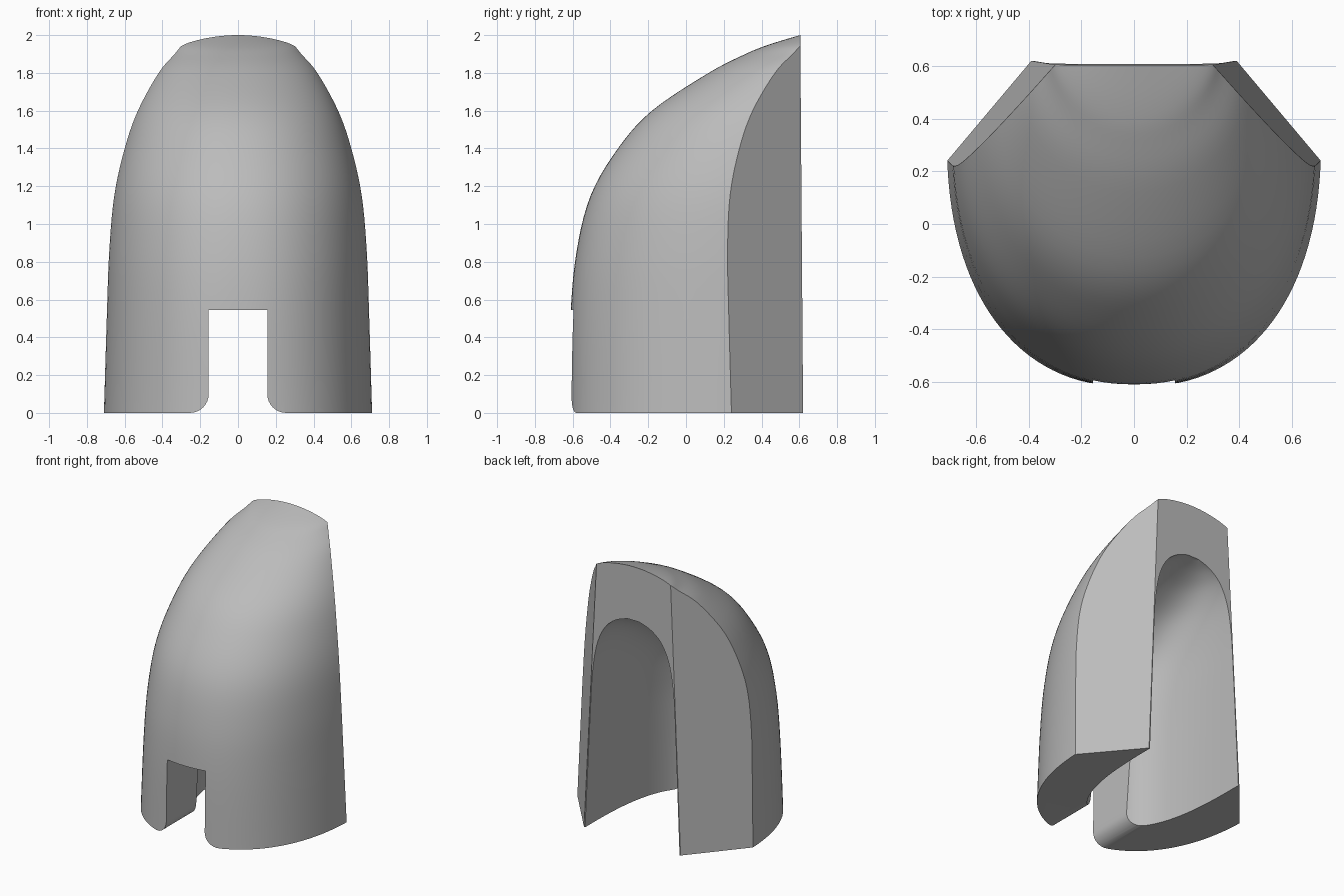
import bpy, bmesh, math
from mathutils import Vector

if "Cube" in bpy.data.objects:
    bpy.data.objects.remove(bpy.data.objects["Cube"])

CHAMFER = Vector((0.765, 0.644, 0.0407))
OFFSET = 0.698


def smooth_rows(rows, steps):
    """Catmull-Rom curve through rows of numbers."""
    out = []
    for i in range(len(rows) - 1):
        p0, p1 = rows[max(i - 1, 0)], rows[i]
        p2, p3 = rows[i + 1], rows[min(i + 2, len(rows) - 1)]
        for s in range(steps):
            t = s / steps
            out.append([b + 0.5 * t * (c - a + t * (2 * a - 5 * b + 4 * c - d
                        + t * (3 * (b - c) + d - a)))
                        for a, b, c, d in zip(p0, p1, p2, p3)])
    return out + [list(rows[-1])]


def loft(sections, count):
    """Skin stacked superellipses: z, half width, half depth, centre y, power."""
    bm = bmesh.new()
    rings = []
    for z, a, b, yc, n in sections:
        ring = []
        for k in range(count):
            t = math.tau * k / count
            c, s = math.cos(t), math.sin(t)
            x = math.copysign(abs(c) ** (2 / n), c) * a
            y = math.copysign(abs(s) ** (2 / n), s) * b
            ring.append(bm.verts.new((x, yc + y, z)))
        rings.append(ring)
    for lo, hi in zip(rings, rings[1:]):
        for k in range(count):
            j = (k + 1) % count
            bm.faces.new((lo[k], lo[j], hi[j], hi[k]))
    bm.faces.new(rings[0][::-1])
    bm.faces.new(rings[-1])
    return bm


def to_object(name, bm):
    bmesh.ops.recalc_face_normals(bm, faces=bm.faces)
    mesh = bpy.data.meshes.new(name)
    bm.to_mesh(mesh)
    bm.free()
    obj = bpy.data.objects.new(name, mesh)
    bpy.context.collection.objects.link(obj)
    return obj


# Domed body: height, front edge, half width where the chamfer meets it
dome = [(0, -.62, .71), (.5, -.612, .695), (.85, -.58, .682), (1.15, -.505, .655),
        (1.4, -.36, .60), (1.6, -.18, .53), (1.8, .12, .42), (1.9, .315, .335),
        (1.95, .44, .29), (2, .605, .2), (2.03, .72, .14)]
sections = []
for z, front, xs in smooth_rows(dome, 5):
    ys = (OFFSET - CHAMFER.z * z - CHAMFER.x * xs) / CHAMFER.y
    yc = ys + 0.1
    depth = yc - front
    n = 2.3 - 0.15 * z
    width = xs / (1 - (0.1 / depth) ** n) ** (1 / n)
    sections.append((z, width, depth, yc, n))
bm = loft(sections, 128)

# Slice off the back and the two rear corners
base = CHAMFER * (OFFSET / (CHAMFER.x ** 2 + CHAMFER.y ** 2))
base.z = 0
mirror = Vector((-1, 1, 1))
for point, normal in ((Vector((0, .62, 0)), Vector((0, 1, .0075))),
                      (base, CHAMFER), (base * mirror, CHAMFER * mirror)):
    bmesh.ops.bisect_plane(bm, geom=bm.verts[:] + bm.edges[:] + bm.faces[:],
                           plane_co=point, plane_no=normal.normalized(), clear_outer=True)
    bmesh.ops.holes_fill(bm, edges=[e for e in bm.edges if e.is_boundary], sides=0)
body = to_object("hollow_dome", bm)

# Cavity: height, front edge, half width at the back
vault = [(-.05, -.3, .384), (.5, -.262, .36), (.85, -.22, .344), (1.14, -.12, .328),
         (1.35, .08, .295), (1.49, .3, .235), (1.57, .48, .15), (1.61, .6, .05)]
cavity = to_object("cavity_cutter", loft(
    [(z, w, .62 - f, .62, 2.8 - .3 * z) for z, f, w in smooth_rows(vault, 5)], 96))

# Front notch with rounded lower corners
radius, half = 0.1, 0.155
right = [(half, .545)]
for i in range(9):
    t = math.pi / 2 * i / 8
    right.append((half + radius * (1 - math.cos(t)), radius * (1 - math.sin(t))))
right.append((half + radius, -.1))
bm = bmesh.new()
outline = right + [(-x, z) for x, z in reversed(right)]
face = bm.faces.new([bm.verts.new((x, -.8, z)) for x, z in outline])
new = bmesh.ops.extrude_face_region(bm, geom=[face])["geom"]
bmesh.ops.translate(bm, vec=(0, .85, 0),
                    verts=[v for v in new if isinstance(v, bmesh.types.BMVert)])
notch = to_object("notch_cutter", bm)

# Carve the body
bpy.context.view_layer.objects.active = body
for cutter in (cavity, notch):
    mod = body.modifiers.new(cutter.name, "BOOLEAN")
    mod.operation, mod.solver, mod.object = "DIFFERENCE", "EXACT", cutter
    bpy.ops.object.modifier_apply(modifier=mod.name)
    bpy.data.objects.remove(cutter)

# Plain grey finish
grey = bpy.data.materials.new("light_grey")
grey.use_nodes = True
colour = (0.5, 0.5, 0.5, 1)
grey.diffuse_color = colour
grey.node_tree.nodes["Principled BSDF"].inputs["Base Color"].default_value = colour
body.data.materials.clear()
body.data.materials.append(grey)

bpy.ops.object.select_all(action="DESELECT")
body.select_set(True)
bpy.ops.object.shade_smooth_by_angle(angle=math.radians(30))
